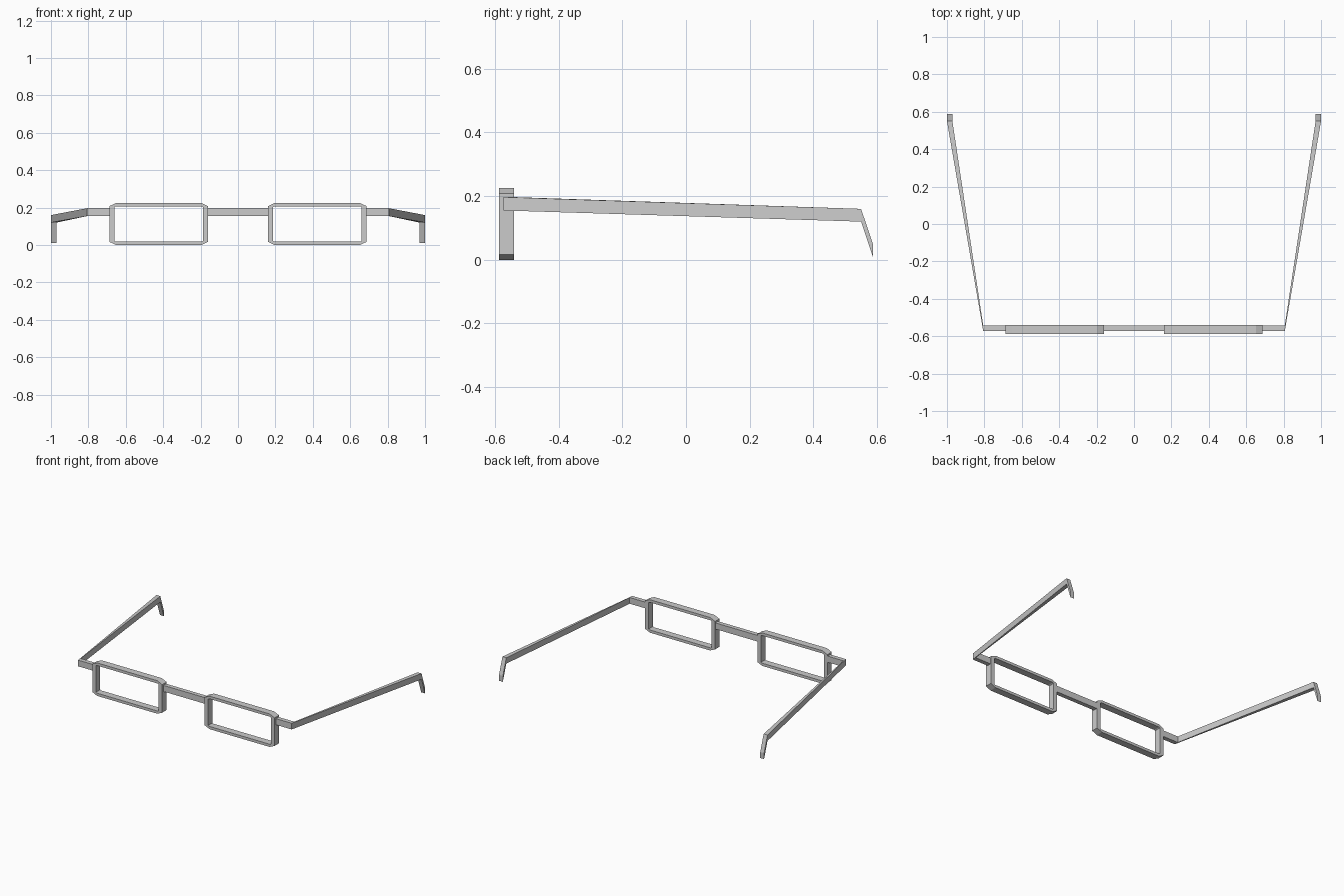
import bpy, bmesh

if "Cube" in bpy.data.objects:
    bpy.data.objects.remove(bpy.data.objects["Cube"])


def loft(name, rings, closed=False):
    """Skin a list of equal-sized vertex rings; cap the ends unless closed."""
    bm = bmesh.new()
    loops = [[bm.verts.new(p) for p in r] for r in rings]
    pairs = list(zip(loops, loops[1:]))
    if closed:
        pairs.append((loops[-1], loops[0]))
    else:
        bm.faces.new(loops[0])
        bm.faces.new(loops[-1])
    n = len(loops[0])
    for a, b in pairs:
        for i in range(n):
            j = (i + 1) % n
            bm.faces.new((a[i], a[j], b[j], b[i]))
    bmesh.ops.recalc_face_normals(bm, faces=bm.faces)
    mesh = bpy.data.meshes.new(name)
    bm.to_mesh(mesh)
    bm.free()
    obj = bpy.data.objects.new(name, mesh)
    bpy.context.collection.objects.link(obj)
    return obj


def mirror(obj):
    obj.modifiers.new("Mirror", 'MIRROR').use_axis[0] = True


def octagon(hw, hh, cx, cz, y):
    """Rectangle outline with clipped corners at the given depth."""
    x0, z0 = 0.424, 0.1125
    pts = [(hw, -hh + cz), (hw, hh - cz), (hw - cx, hh), (-hw + cx, hh),
           (-hw, hh - cz), (-hw, -hh + cz), (-hw + cx, -hh), (hw - cx, -hh)]
    return [(x0 + x, y, z0 + z) for x, z in pts]


def section(x_in, x_out, y_back, y_front, z0, z1):
    """Four-sided cross-section of bar or temple."""
    return [(x_in, y_back, z0), (x_out, y_front, z0),
            (x_out, y_front, z1), (x_in, y_back, z1)]


# Lens rims: front and back, outer and inner outlines joined into a ring
F, B = -0.588, -0.541
outer, inner = (0.264, 0.1125, 0.037, 0.017), (0.237, 0.094, 0.006, 0.004)
mirror(loft("lens_rim", [octagon(*outer, F), octagon(*outer, B),
                         octagon(*inner, B), octagon(*inner, F)], closed=True))

# Bridge between the rims
BAR = (-0.544, -0.573, 0.155, 0.197)
loft("bridge", [section(x, x, *BAR) for x in (-0.164, 0.164)])

# End piece, temple arm and bent ear tip in one sweep
mirror(loft("temple_arm", [
    section(0.684, 0.684, *BAR),
    section(0.806, 0.806, *BAR),
    section(0.971, 1.0, 0.55, 0.55, 0.12, 0.16),
    section(0.971, 1.0, 0.587, 0.587, 0.01, 0.05)]))
